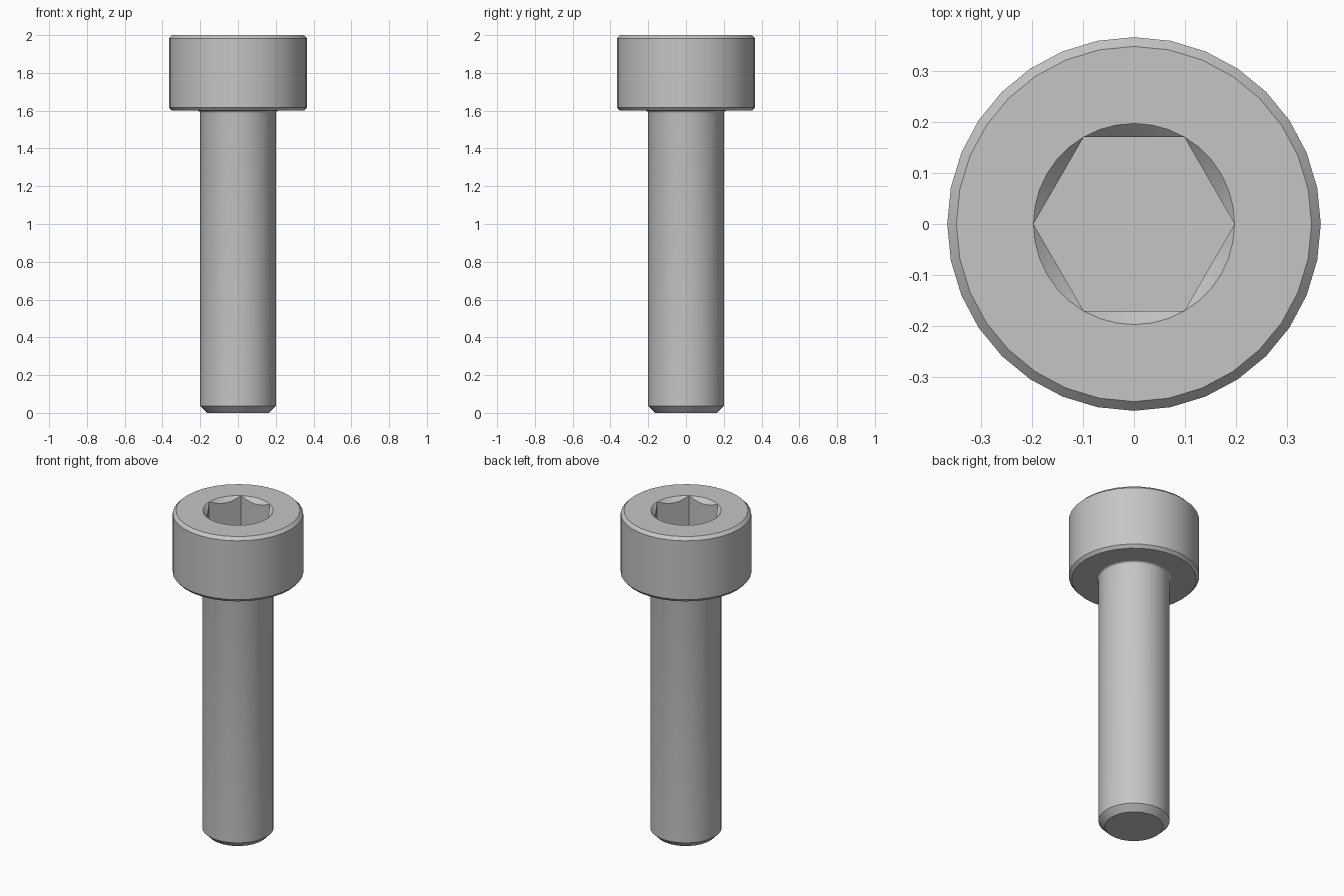
import bpy
import bmesh
from math import sin, cos, radians, pi, tau

old = bpy.data.objects.get("Cube")
if old:
    bpy.data.objects.remove(old)

SIDES = 32          # round surfaces
RIM_SIDES = 36      # socket rim, six per hexagon side
SHANK_R, HEAD_R = 0.2, 0.366
HEAD_BASE, TOP = 1.6, 2.0
FILLET = 0.013
HEX_R = 0.197       # socket corner radius
SOCKET_DEPTH = 0.18

steel = bpy.data.materials.new("grey steel")
steel.use_nodes = True
GREY = (0.56, 0.56, 0.56, 1)
steel.diffuse_color = GREY
steel.node_tree.nodes["Principled BSDF"].inputs["Base Color"].default_value = GREY


def ring(bm, radius, height, count=SIDES):
    """Ring of vertices; radius and height are functions of the angle or numbers."""
    verts = []
    for i in range(count):
        a = tau * i / count
        r = radius(a) if callable(radius) else radius
        z = height(a) if callable(height) else height
        verts.append(bm.verts.new((r * cos(a), r * sin(a), z)))
    return verts


def loft(bm, rings):
    """Join rings of equal size with quads."""
    for low, high in zip(rings, rings[1:]):
        n = len(low)
        for i in range(n):
            j = (i + 1) % n
            bm.faces.new((low[i], low[j], high[j], high[i]))


def loop_edges(bm, verts):
    return [bm.edges.get((v, verts[i - 1])) for i, v in enumerate(verts)]


def finish(bm, name):
    bmesh.ops.remove_doubles(bm, verts=bm.verts, dist=1e-5)
    mesh = bpy.data.meshes.new(name)
    bm.to_mesh(mesh)
    bm.free()
    mesh.materials.append(steel)
    obj = bpy.data.objects.new(name, mesh)
    bpy.context.collection.objects.link(obj)
    bpy.ops.object.select_all(action='DESELECT')
    obj.select_set(True)
    bpy.context.view_layer.objects.active = obj
    bpy.ops.object.shade_smooth_by_angle(angle=radians(30))
    return obj


# Shank: chamfered tip, straight body, small fillet under the head
bm = bmesh.new()
profile = [(SHANK_R - 0.036, 0), (SHANK_R, 0.036)]
for k in range(5):
    t = k / 4 * pi / 2
    profile.append((SHANK_R + FILLET * (1 - cos(t)), HEAD_BASE - FILLET * (1 - sin(t))))
rings = [ring(bm, r, z) for r, z in profile]
loft(bm, rings)
bm.faces.new(rings[0][::-1])
finish(bm, "shank")

# Head: underside, chamfered cylinder, top face, hexagon socket
bm = bmesh.new()
profile = [(SHANK_R + FILLET, HEAD_BASE), (HEAD_R - 0.016, HEAD_BASE),
           (HEAD_R, HEAD_BASE + 0.018), (HEAD_R, TOP - 0.018),
           (HEAD_R - 0.018, TOP)]
outer = [ring(bm, r, z) for r, z in profile]
loft(bm, outer)


def hex_radius(a):
    return HEX_R * cos(pi / 6) / cos(a % (pi / 3) - pi / 6)


def scallop_height(a):
    return TOP - (HEX_R - hex_radius(a))


rim = ring(bm, HEX_R, TOP, RIM_SIDES)
scallop = ring(bm, hex_radius, scallop_height, RIM_SIDES)
floor = ring(bm, hex_radius, TOP - SOCKET_DEPTH, RIM_SIDES)
loft(bm, [rim, scallop, floor])
bm.faces.new(floor)
bmesh.ops.bridge_loops(bm, edges=loop_edges(bm, outer[-1]) + loop_edges(bm, rim))
for face in bm.faces:
    face.normal_update()
    # Flat top ring always faces upward
    if all(abs(v.co.z - TOP) < 1e-6 for v in face.verts) and face.normal.z < 0:
        face.normal_flip()
finish(bm, "socket_head")
